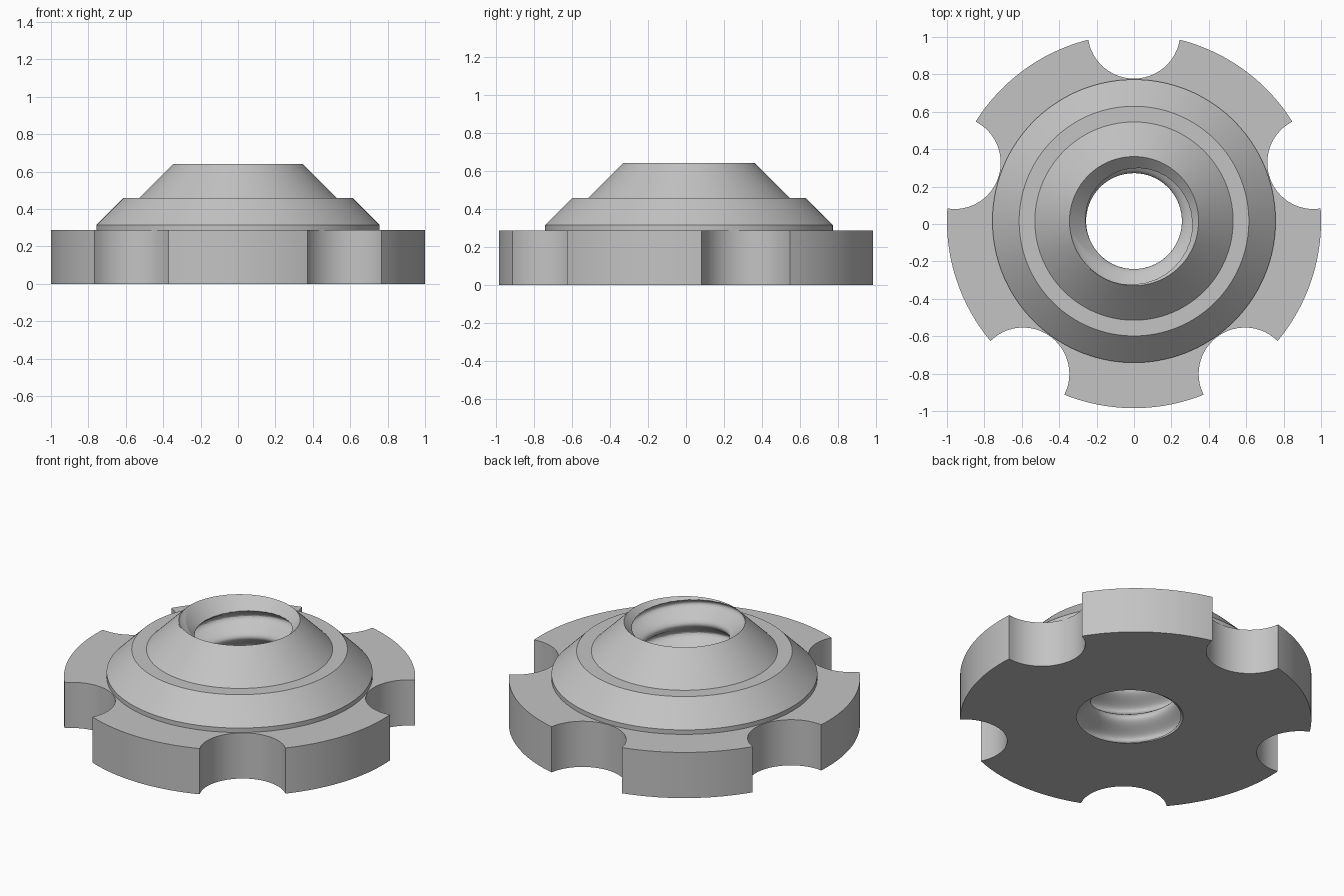
import bpy, bmesh, math
from math import sin, cos, sqrt, pi, radians

if "Cube" in bpy.data.objects:
    bpy.data.objects.remove(bpy.data.objects["Cube"])

CY = 0.0155                      # axis offset so the notched outline is centred in y
PLATE_Z, TOP_Z = 0.287, 0.642
NOTCH_D, NOTCH_R = 1.01, 0.248   # notch circle: distance from axis, radius
BORE_R, BORE_A, PITCH = 0.303, 0.047, 0.188   # rounded thread = twisted off-centre circle

grey = bpy.data.materials.new("plain grey")
grey.diffuse_color = (0.55, 0.55, 0.55, 1)
grey.use_nodes = True
grey.node_tree.nodes["Principled BSDF"].inputs["Base Color"].default_value = grey.diffuse_color


def outline():
    """Five notches and five rim arcs, counter-clockwise."""
    pts = []
    x = (1 + NOTCH_D ** 2 - NOTCH_R ** 2) / (2 * NOTCH_D)   # notch / rim corner
    y = sqrt(1 - x * x)
    half_notch = math.atan2(y, NOTCH_D - x)
    half_rim = math.atan2(y, x)
    for k in range(5):
        a = radians(18 + 72 * k)
        for i in range(25):
            t = half_notch * (i / 12 - 1)
            u, v = NOTCH_D - NOTCH_R * cos(t), NOTCH_R * sin(t)
            pts.append((u * cos(a) - v * sin(a), u * sin(a) + v * cos(a)))
        span = radians(72) - 2 * half_rim
        for i in range(1, 24):
            t = a + half_rim + span * i / 24
            pts.append((cos(t), sin(t)))
    return pts


RIM = outline()
ANGLES = [math.atan2(y, x) for x, y in RIM]


def circle(r, z):
    return [(r * cos(a), r * sin(a), z) for a in ANGLES]


def bore_ring(z):
    """Left-handed rounded thread, opened by a 45 degree countersink."""
    phi = radians(5) - 2 * pi * z / PITCH
    ring = []
    for a in ANGLES:
        d = a - phi
        r = BORE_A * cos(d) + sqrt(BORE_R ** 2 - (BORE_A * sin(d)) ** 2)
        r = max(r, 0.345 - (TOP_Z - z))
        if z >= TOP_Z:
            r = 0.345
        ring.append((r * cos(a), r * sin(a), z))
    return ring


def part(name, rings):
    """Skin a stack of matching rings."""
    bm = bmesh.new()
    rows = [[bm.verts.new((x, y + CY, z)) for x, y, z in r] for r in rings]
    n = len(ANGLES)
    for lo, hi in zip(rows, rows[1:]):
        for i in range(n):
            j = (i + 1) % n
            bm.faces.new((lo[i], lo[j], hi[j], hi[i]))
    me = bpy.data.meshes.new(name)
    bm.to_mesh(me)
    bm.free()
    me.materials.append(grey)
    ob = bpy.data.objects.new(name, me)
    bpy.context.collection.objects.link(ob)
    bpy.ops.object.select_all(action='DESELECT')
    ob.select_set(True)
    bpy.context.view_layer.objects.active = ob
    bpy.ops.object.shade_smooth_by_angle(angle=radians(25))


# notched flange with the bore opening in its underside
part("notched_flange", [bore_ring(0),
                        [(x, y, 0) for x, y in RIM],
                        [(x, y, PLATE_Z) for x, y in RIM],
                        circle(0.757, PLATE_Z)])

# stepped conical hub
part("stepped_hub", [circle(r, z) for r, z in
                     [(0.757, PLATE_Z), (0.757, 0.315), (0.614, 0.458),
                      (0.53, 0.458), (0.345, TOP_Z)]])

# threaded bore, from the countersink down to the underside
zs = [TOP_Z - 0.09 * i / 30 for i in range(30)] + \
     [0.552 * (1 - i / 70) for i in range(71)]
part("threaded_bore", [bore_ring(z) for z in zs])
